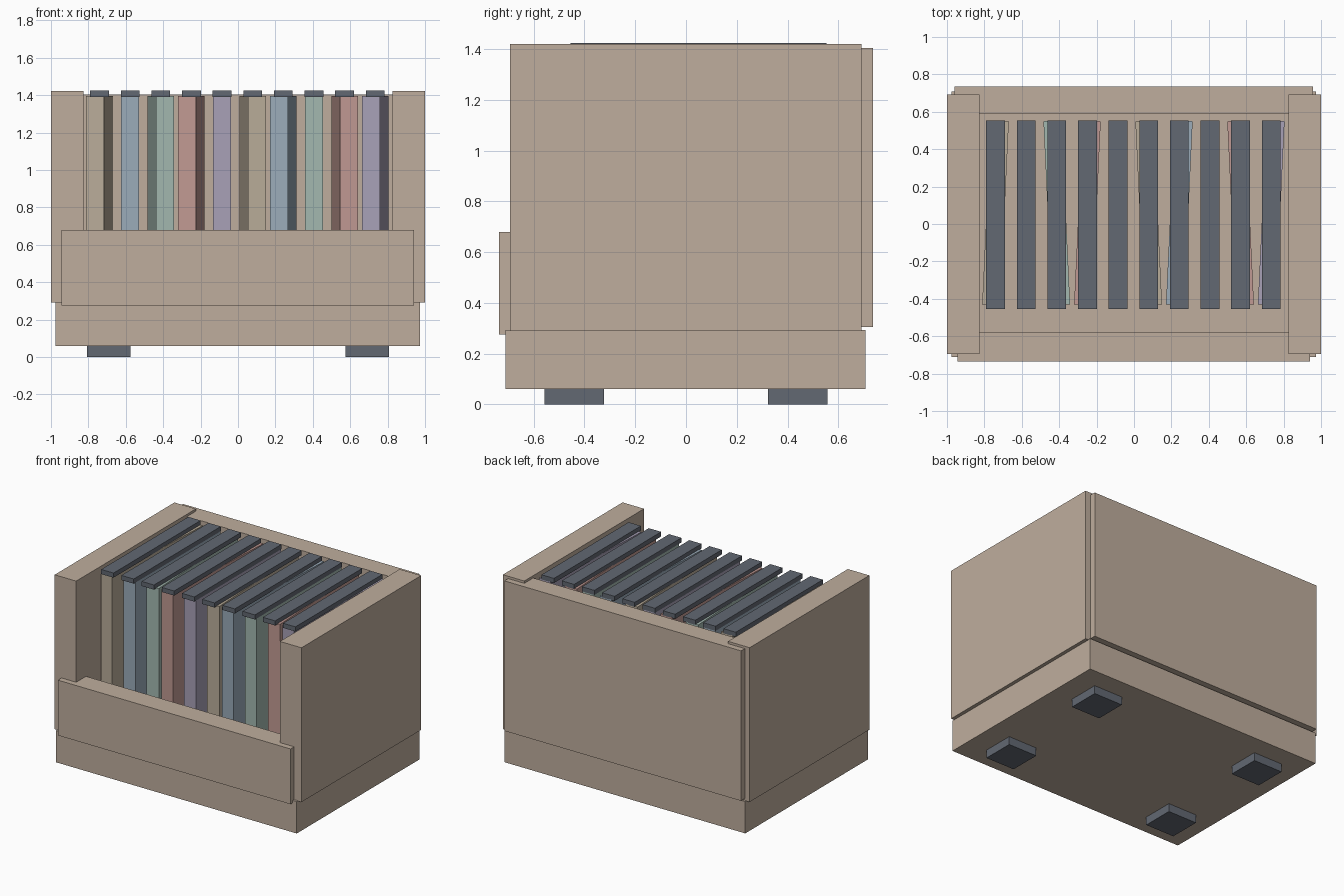
import bpy, math

if "Cube" in bpy.data.objects:
    bpy.data.objects.remove(bpy.data.objects["Cube"])


def material(name, rgb):
    m = bpy.data.materials.new(name)
    lin = [((c / 255 + 0.055) / 1.055) ** 2.4 for c in rgb]
    m.diffuse_color = (*lin, 1)
    m.use_nodes = True
    m.node_tree.nodes["Principled BSDF"].inputs["Base Color"].default_value = m.diffuse_color
    return m


crate = material("crate tan", (191, 174, 157))
grey = material("slate grey", (98, 104, 114))
files = [material("file beige", (186, 173, 154)),
         material("file blue", (155, 172, 186)),
         material("file green", (163, 184, 176)),
         material("file red", (193, 154, 147)),
         material("file purple", (168, 161, 183))]


def box(name, x, y, z, mat, turn=0):
    """Box from (min, max) pairs, optionally turned about its vertical axis."""
    bpy.ops.mesh.primitive_cube_add(
        size=1, location=[(a + b) / 2 for a, b in (x, y, z)], rotation=(0, 0, turn))
    o = bpy.context.object
    o.name = name
    o.scale = [b - a for a, b in (x, y, z)]
    o.data.materials.append(mat)
    return o


# Base block and crate panels
box("base", (-0.976, 0.974), (-0.711, 0.708), (0.06, 0.293), crate)
box("left_wall", (-1, -0.826), (-0.694, 0.692), (0.29, 1.421), crate)
box("right_wall", (0.826, 1), (-0.694, 0.692), (0.29, 1.421), crate)
box("front_panel", (-0.945, 0.941), (-0.736, -0.58), (0.275, 0.68), crate)
box("back_panel", (-0.961, 0.957), (0.589, 0.736), (0.305, 1.404), crate)

# Feet
for sx in (-1, 1):
    for sy in (-1, 1):
        cx, cy = sx * 0.691, sy * 0.441
        box("foot", (cx - 0.117, cx + 0.117), (cy - 0.117, cy + 0.117), (0, 0.06), grey)

# Row of files, alternately skewed, each under a straight grey cap
for i in range(10):
    cx = -0.7405 + 0.1638 * i
    turn = (-0.047, 0, 0.047)[i % 3]
    box("file", (cx - 0.048, cx + 0.048), (-0.432, 0.552), (0.29, 1.395), files[i % 5], turn)
    box("file_cap", (cx - 0.05, cx + 0.05), (-0.455, 0.553), (1.391, 1.425), grey)
